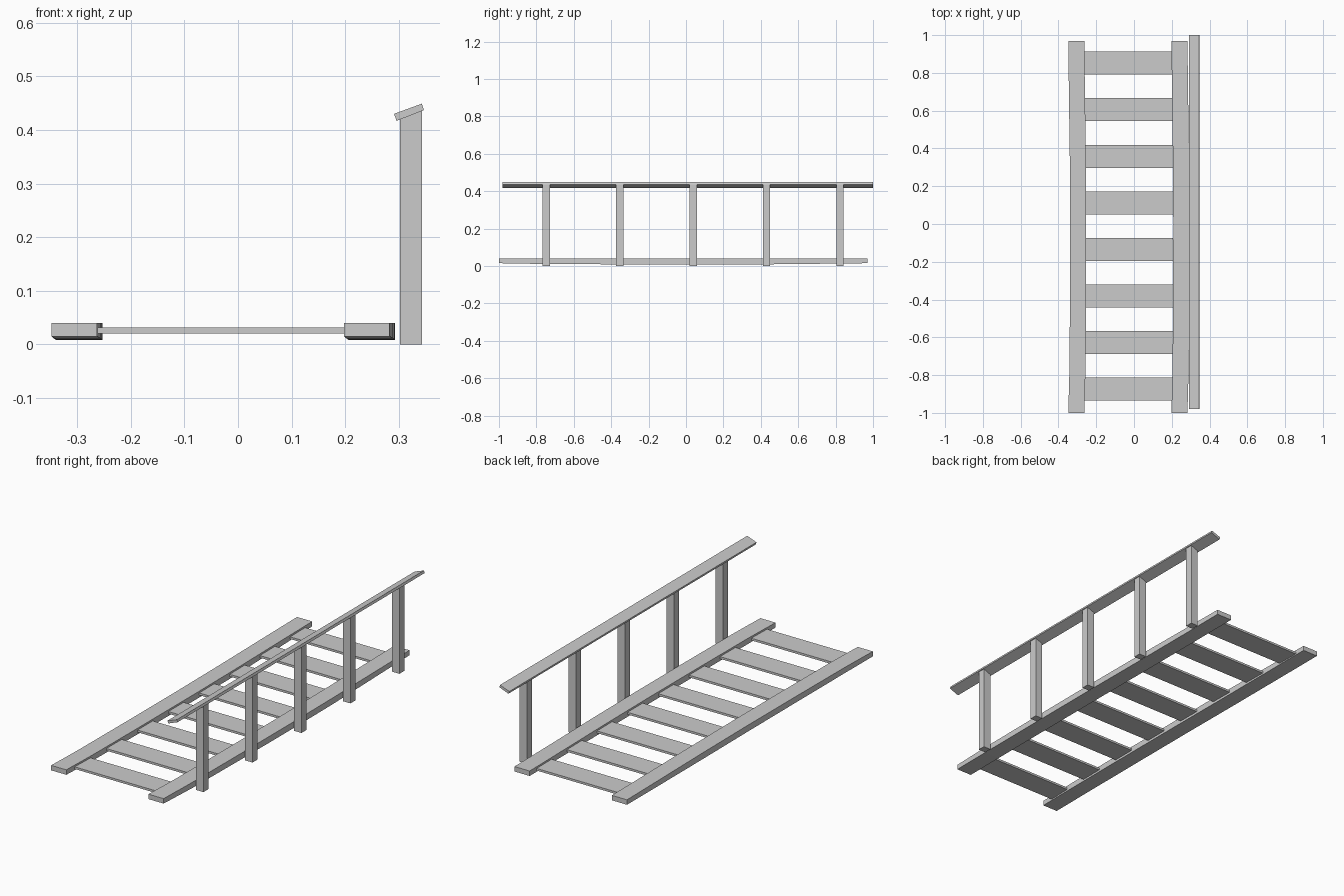
import bpy, bmesh

if "Cube" in bpy.data.objects:
    bpy.data.objects.remove(bpy.data.objects["Cube"])


def loft(name, rings):
    """Solid through a list of equal-length rings of 3D points."""
    bm = bmesh.new()
    loops = [[bm.verts.new(p) for p in ring] for ring in rings]
    n = len(loops[0])
    for a, b in zip(loops, loops[1:]):
        for i in range(n):
            j = (i + 1) % n
            bm.faces.new((a[i], a[j], b[j], b[i]))
    bm.faces.new(loops[0][::-1])
    bm.faces.new(loops[-1])
    bmesh.ops.recalc_face_normals(bm, faces=bm.faces[:])
    me = bpy.data.meshes.new(name)
    bm.to_mesh(me)
    bm.free()
    ob = bpy.data.objects.new(name, me)
    bpy.context.collection.objects.link(ob)
    return ob


def prism(name, profile, y0, y1):
    """Front (x, z) profile extruded along y."""
    return loft(name, [[(x, y, z) for x, z in profile] for y in (y0, y1)])


def rect(x0, x1, z0, z1):
    return [(x0, z0), (x1, z0), (x1, z1), (x0, z1)]


# Long side boards, slightly bowed sideways and sagging on the underside
BOW = [(-1.0, 0, 0), (-0.78, 0.006, 0.004), (-0.4, 0.009, 0.006),
       (0.0, 0.01, 0.007), (0.35, 0.008, 0.007), (0.72, 0.003, 0.003),
       (0.97, 0, 0)]
for name, x0 in (("left_side_board", -0.348), ("right_side_board", 0.198)):
    loft(name, [[(x, y, z) for x, z in
                 rect(x0 + dx, x0 + 0.085 + dx, 0.015 - dz, 0.04)]
                for y, dx, dz in BOW])

# Cross slats between the side boards
for i in range(8):
    y = -0.874 + i * 0.2465
    prism(f"cross_slat_{i + 1}", rect(-0.263, 0.207, 0.02, 0.031),
          y - 0.061, y + 0.061)

# Railing posts, tops cut to the slope of the handrail
for i in range(5):
    y = -0.747 + i * 0.3925
    prism(f"railing_post_{i + 1}",
          [(0.302, 0.0), (0.343, 0.0), (0.343, 0.438), (0.302, 0.421)],
          y - 0.0195, y + 0.0195)

# Tilted handrail
prism("handrail",
      [(0.296, 0.417), (0.347, 0.437), (0.343, 0.449), (0.291, 0.43)],
      -0.98, 1.0)
